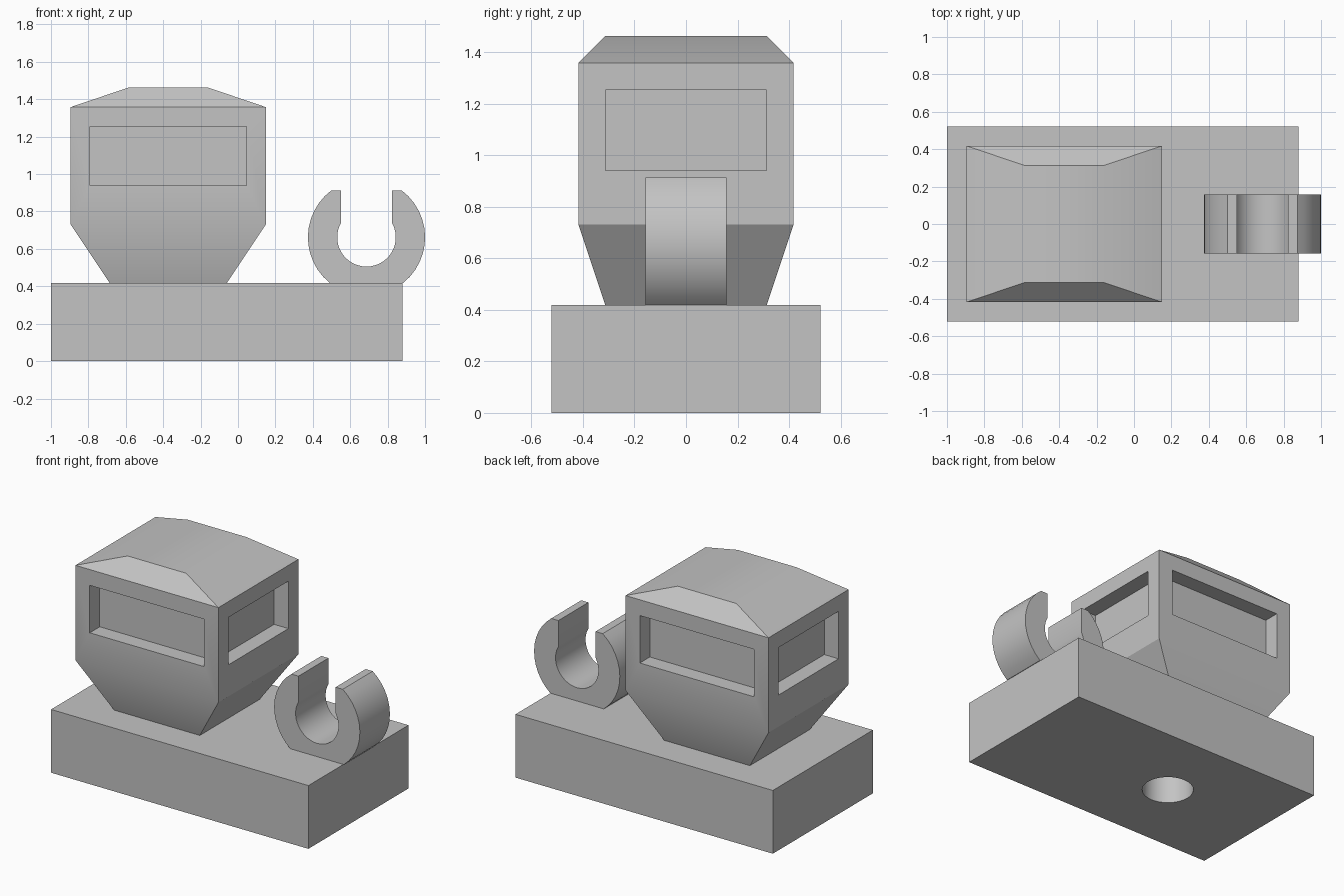
import bpy, bmesh, math
from mathutils import Vector

if "Cube" in bpy.data.objects:
    bpy.data.objects.remove(bpy.data.objects["Cube"], do_unlink=True)

U = 2 / 19.15                    # design module
BASE_TOP = 4 * U
CABIN_X = -0.373
CLIP_X, CLIP_Z = 0.687, 0.662

grey = bpy.data.materials.new("plain grey")
grey.use_nodes = True
colour = (0.55, 0.55, 0.55, 1)
grey.diffuse_color = colour
grey.node_tree.nodes["Principled BSDF"].inputs["Base Color"].default_value = colour


def finish(bm, name):
    bmesh.ops.recalc_face_normals(bm, faces=bm.faces)
    mesh = bpy.data.meshes.new(name)
    bm.to_mesh(mesh)
    bm.free()
    obj = bpy.data.objects.new(name, mesh)
    bpy.context.collection.objects.link(obj)
    mesh.materials.append(grey)
    return obj


def smooth(obj):
    bpy.ops.object.select_all(action="DESELECT")
    obj.select_set(True)
    bpy.context.view_layer.objects.active = obj
    bpy.ops.object.shade_smooth_by_angle(angle=math.radians(30))


def arc(radius, start, end, steps):
    angles = [start + (end - start) * i / steps for i in range(steps + 1)]
    return [(radius * math.cos(a), radius * math.sin(a)) for a in angles]


# Base slab with a round socket in its underside
bm = bmesh.new()
bmesh.ops.create_cube(bm, size=1)
for v in bm.verts:
    v.co = Vector((v.co.x * 18 * U - 0.06, v.co.y * 10 * U, (v.co.z + 0.5) * BASE_TOP))
base = finish(bm, "base")

bm = bmesh.new()
bmesh.ops.create_cone(bm, cap_ends=True, segments=48, radius1=1.5 * U,
                      radius2=1.5 * U, depth=6 * U)
bmesh.ops.translate(bm, verts=bm.verts, vec=(-0.27, 0, 0))
cutter = finish(bm, "socket_cutter")
cutter.hide_render = True
cut = base.modifiers.new("socket", "BOOLEAN")
cut.operation = "DIFFERENCE"
cut.solver = "EXACT"
cut.object = cutter
bpy.ops.object.select_all(action="DESELECT")
base.select_set(True)
bpy.context.view_layer.objects.active = base
bpy.ops.object.modifier_apply(modifier=cut.name)
bpy.data.objects.remove(cutter, do_unlink=True)
smooth(base)

# Cabin: stacked rectangles (half width, half depth, height)
layers = [(3 * U, 3 * U, BASE_TOP), (5 * U, 4 * U, 7 * U),
          (5 * U, 4 * U, 13 * U), (2.05 * U, 3 * U, 14 * U)]
bm = bmesh.new()
rings = [[bm.verts.new((CABIN_X + sx * w, sy * d, z))
          for sx, sy in ((-1, -1), (1, -1), (1, 1), (-1, 1))] for w, d, z in layers]
walls = []
for level, (low, high) in enumerate(zip(rings, rings[1:])):
    for i in range(4):
        j = (i + 1) % 4
        face = bm.faces.new((low[i], low[j], high[j], high[i]))
        if level == 1:
            walls.append(face)
bm.faces.new(rings[0][::-1])
bm.faces.new(rings[-1])
bm.normal_update()

# Recessed windows on all four walls
for wall in walls:
    normal = wall.normal.copy()
    bmesh.ops.inset_individual(bm, faces=[wall], thickness=U, use_even_offset=True)
    middle = wall.calc_center_median().z
    for v in wall.verts:
        if v.co.z < middle:
            v.co.z += U
    pane = bmesh.ops.extrude_discrete_faces(bm, faces=[wall])["faces"][0]
    bmesh.ops.translate(bm, verts=pane.verts, vec=-normal * U)
smooth(finish(bm, "cabin"))

# Open clip: ring with a flat top, flat foot and an upright slot
outer, inner, slot = 3 * U, 1.5 * U, 1.3 * U
top = 2.4 * U
foot = CLIP_Z - BASE_TOP
right = arc(outer, math.asin(top / outer), -math.asin(foot / outer), 12)
left = [(-x, z) for x, z in reversed(right)]
lip = math.acos(slot / inner)
bore = arc(inner, math.pi - lip, 2 * math.pi + lip, 28)
profile = right + left + [(-slot, top)] + bore + [(slot, top)]
bm = bmesh.new()
side = bm.faces.new([bm.verts.new((CLIP_X + x, -1.5 * U, CLIP_Z + z)) for x, z in profile])
new = bmesh.ops.extrude_face_region(bm, geom=[side])["geom"]
bmesh.ops.translate(bm, vec=(0, 3 * U, 0),
                    verts=[g for g in new if isinstance(g, bmesh.types.BMVert)])
smooth(finish(bm, "clip"))
